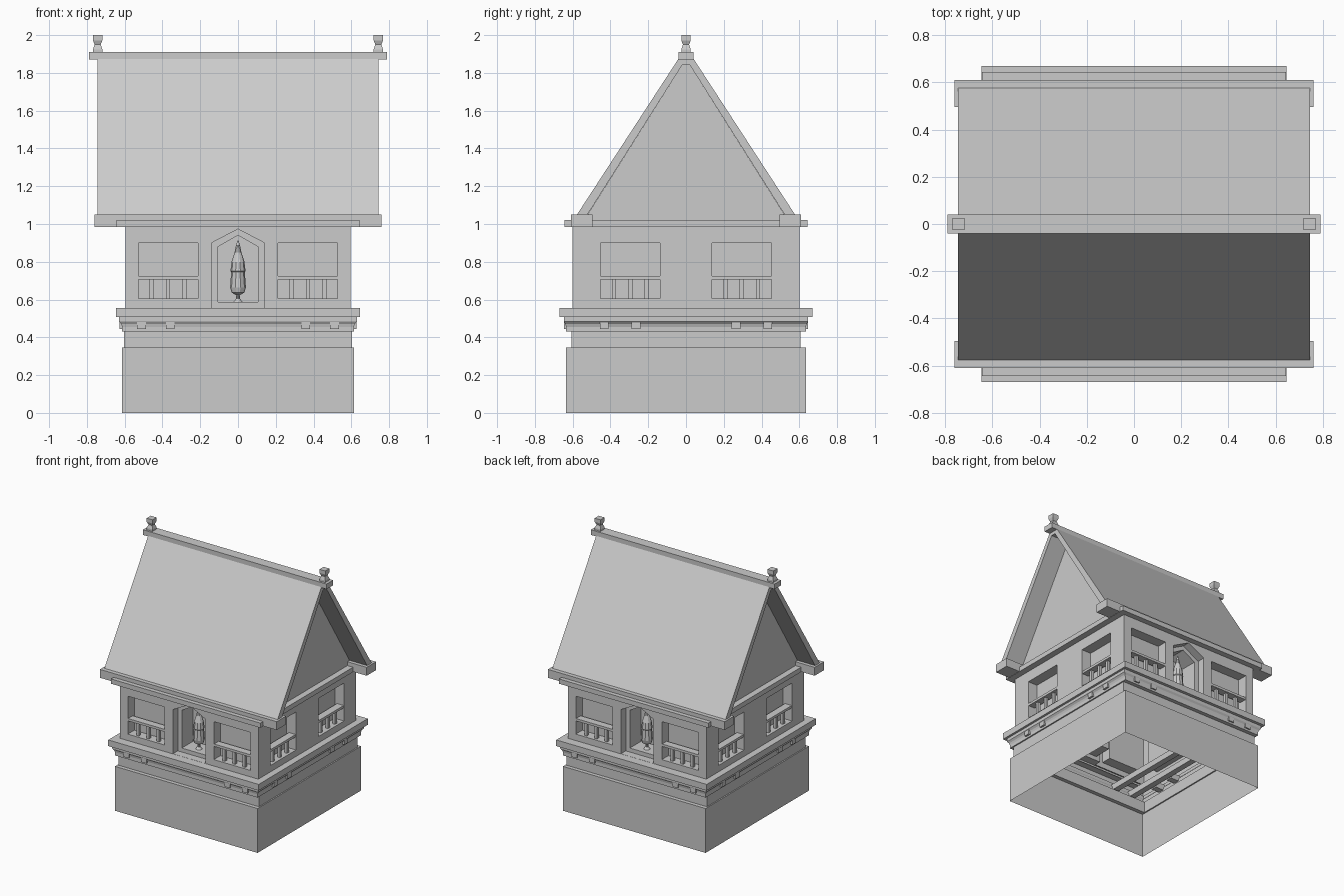
import bpy, bmesh, math
from mathutils import Vector

if "Cube" in bpy.data.objects:
    bpy.data.objects.remove(bpy.data.objects["Cube"])

WX, WY = 0.595, 0.6          # wall half sizes


def finish(bm, name, recalc=True):
    if recalc:
        bmesh.ops.recalc_face_normals(bm, faces=bm.faces[:])
    me = bpy.data.meshes.new(name)
    bm.to_mesh(me)
    bm.free()
    ob = bpy.data.objects.new(name, me)
    bpy.context.collection.objects.link(ob)
    return ob


def prism(bm, pts, a, b, place):
    """Extrude a (u, z) outline from depth a to b, placed by a mapping."""
    ra = [bm.verts.new(place(u, a, z)) for u, z in pts]
    rb = [bm.verts.new(place(u, b, z)) for u, z in pts]
    bm.faces.new(ra)
    bm.faces.new(rb[::-1])
    n = len(pts)
    for i in range(n):
        j = (i + 1) % n
        bm.faces.new((ra[i], rb[i], rb[j], ra[j]))


def block(bm, u0, u1, d0, d1, z0, z1, place=lambda u, d, z: Vector((u, d, z))):
    prism(bm, [(u0, z0), (u1, z0), (u1, z1), (u0, z1)], d0, d1, place)


def rect_loft(bm, rows, cx=0, caps=False):
    """Rectangular loops (half x, half y, z) joined from bottom to top."""
    loops = [[bm.verts.new((cx + sx * hx, sy * hy, z))
              for sx, sy in ((-1, -1), (1, -1), (1, 1), (-1, 1))] for hx, hy, z in rows]
    for lo, hi in zip(loops, loops[1:]):
        for i in range(4):
            j = (i + 1) % 4
            bm.faces.new((lo[i], lo[j], hi[j], hi[i]))
    if caps:
        bm.faces.new(loops[0][::-1])
        bm.faces.new(loops[-1])


# Mappings (along wall, depth inward, height) for the four walls
def front(u, d, z): return Vector((u, -WY + d, z))
def back(u, d, z): return Vector((-u, WY - d, z))
def right(u, d, z): return Vector((WX - d, u, z))
def left(u, d, z): return Vector((-WX + d, -u, z))
def along_x(u, d, z): return Vector((d, u, z))


WINDOWS = [(f, s * c) for f, c in ((front, .37), (back, .37), (right, .295), (left, .295))
           for s in (-1, 1)]
HW = 0.158

# Hollow plinth with stepped mouldings and floor ledge
bm = bmesh.new()
rect_loft(bm, [(.613, .635, 0), (.613, .635, .345), (.603, .605, .345), (.603, .605, .43),
               (.613, .635, .43), (.613, .635, .455), (.618, .638, .47), (.63, .647, .483),
               (.63, .647, .507), (.647, .67, .507), (.647, .67, .555), (.59, .59, .555)])
finish(bm, "plinth", False)

# Floor joists: long ones through the house, short ones on the sides
bm = bmesh.new()
for s in (-1, 1):
    for x in (.358, .511):
        block(bm, s * x - .023, s * x + .023, -.645, .645, .445, .49)
    for y in (.265, .432):
        for f in (left, right):
            block(bm, s * y - .023, s * y + .023, -.033, .05, .445, .49, f)
finish(bm, "floor_joists")

# Walls with recessed windows and stepped pointed niches
bm = bmesh.new()
block(bm, -WX, WX, -WY, WY, .54, .985)
walls = finish(bm, "walls")

bm = bmesh.new()
for f, c in WINDOWS:
    block(bm, c - HW, c + HW, -.05, .08, .605, .9, f)
for f in (front, back):
    prism(bm, [(-.14, .556), (.14, .556), (.14, .9), (0, .973), (-.14, .9)], -.05, .06, f)
cut_outer = finish(bm, "recess_cutter")
bm = bmesh.new()
for f in (front, back):
    prism(bm, [(-.105, .587), (.105, .587), (.105, .88), (0, .94), (-.105, .88)], .03, .2, f)
cut_inner = finish(bm, "niche_cutter")

bpy.context.view_layer.objects.active = walls
for cutter in (cut_outer, cut_inner):
    cutter.hide_render = True
    m = walls.modifiers.new("cut", 'BOOLEAN')
    m.operation = 'DIFFERENCE'
    m.solver = 'EXACT'
    m.object = cutter
    bpy.ops.object.modifier_apply(modifier=m.name)
    bpy.data.objects.remove(cutter)

# Open the wall shell at top and bottom
bm = bmesh.new()
bm.from_mesh(walls.data)
ends = [f for f in bm.faces if abs(f.normal.z) > .9
        and (f.calc_center_median().z < .545 or f.calc_center_median().z > .98)]
bmesh.ops.delete(bm, geom=ends, context='FACES')
bm.to_mesh(walls.data)
bm.free()

# Window railings
bm = bmesh.new()
for f, c in WINDOWS:
    block(bm, c - HW, c + HW, .003, .06, .706, .725, f)
    for k in (-.087, 0, .087):
        block(bm, c + k - .011, c + k + .011, .02, .042, .605, .706, f)
finish(bm, "window_railings")

# Statues standing in the niches
PROFILE = [(.024, .587), (.01, .605), (.012, .625), (.034, .637), (.042, .665), (.036, .745),
           (.04, .75), (.034, .80), (.018, .85), (.01, .89), (.002, .912)]
for f, name in ((front, "front_statue"), (back, "back_statue")):
    bm = bmesh.new()
    c = f(0, .12, 0)
    N = 10
    rings = [[bm.verts.new((c.x + r * math.cos(math.tau * i / N),
                            c.y + r * math.sin(math.tau * i / N), z)) for i in range(N)]
             for r, z in PROFILE]
    for lo, hi in zip(rings, rings[1:]):
        for i in range(N):
            j = (i + 1) % N
            bm.faces.new((lo[i], lo[j], hi[j], hi[i]))
    bm.faces.new(rings[0][::-1])
    bm.faces.new(rings[-1])
    finish(bm, name)

# Wall plate under the roof
bm = bmesh.new()
rect_loft(bm, [(.59, .59, .983), (.643, .643, .983), (.643, .643, 1.02), (.56, .54, 1.02)])
finish(bm, "wall_plate", False)

# Roof slabs, gable panels, eave beams and ridge beam
half = [(.577, 1.05), (.033, 1.885)]
inner = [(.522, 1.05), (.018, 1.845)]
bm = bmesh.new()
outline = (half + [(-u, z) for u, z in half[::-1]]
           + [(-u, z) for u, z in inner] + inner[::-1])
prism(bm, outline, -.745, .745, along_x)
finish(bm, "roof")

bm = bmesh.new()
for s in (-1, 1):
    bm.faces.new([bm.verts.new((s * WX, s * u, z)) for u, z in
                  ((-.54, 1.02), (.54, 1.02), (.018, 1.845), (-.018, 1.845))])
finish(bm, "gable_panels", False)

bm = bmesh.new()
for y0, y1 in ((-.61, -.495), (.495, .61)):
    block(bm, -.76, .76, y0, y1, .985, 1.05)
finish(bm, "eave_beams")

bm = bmesh.new()
block(bm, -.79, .79, -.04, .04, 1.87, 1.91)
finish(bm, "ridge_beam")

# Ridge finials
bm = bmesh.new()
for s in (-1, 1):
    rect_loft(bm, [(.025, .025, 1.91), (.025, .025, 1.925), (.016, .016, 1.95),
                   (.025, .025, 1.972), (.025, .025, 2.0)], s * .743, True)
finish(bm, "ridge_finials")
